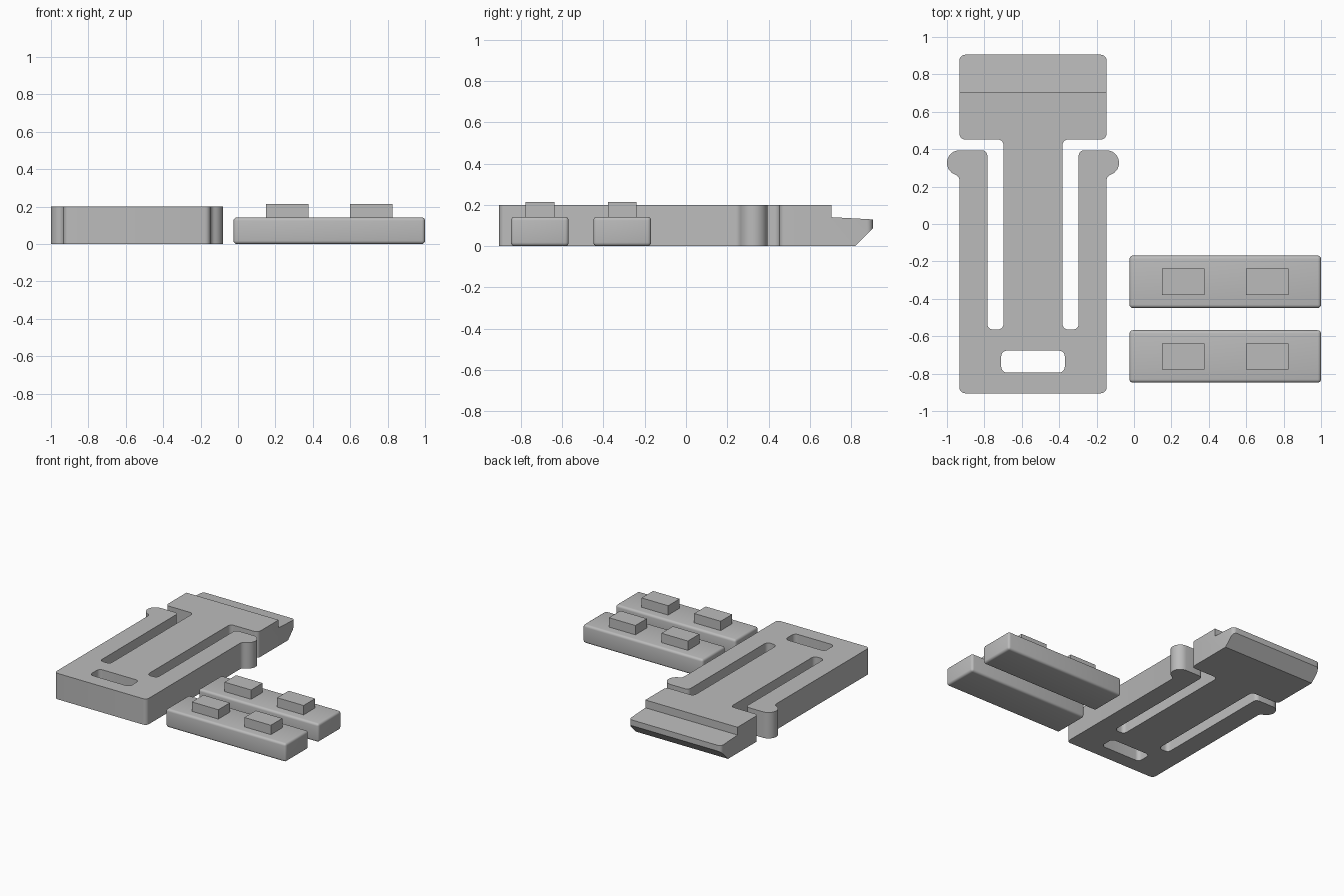
import bpy, bmesh
from math import pi, sin, cos
from mathutils import Vector

cube = bpy.data.objects.get("Cube")
if cube:
    bpy.data.objects.remove(cube, do_unlink=True)

GREY = (0.5, 0.5, 0.5, 1)
grey = bpy.data.materials.new("plain grey")
grey.use_nodes = True
grey.diffuse_color = GREY
grey.node_tree.nodes["Principled BSDF"].inputs["Base Color"].default_value = GREY

CX = -0.54      # middle of the clip
THICK = 0.2     # clip thickness
R = 0.03        # usual corner radius


def finish(name, bm):
    bmesh.ops.recalc_face_normals(bm, faces=bm.faces)
    mesh = bpy.data.meshes.new(name)
    bm.to_mesh(mesh)
    bm.free()
    mesh.materials.append(grey)
    obj = bpy.data.objects.new(name, mesh)
    bpy.context.collection.objects.link(obj)
    return obj


def prism(name, points, depth):
    """Extrude a closed outline of 3D points along depth."""
    bm = bmesh.new()
    face = bm.faces.new([bm.verts.new(p) for p in points])
    ext = bmesh.ops.extrude_face_region(bm, geom=[face])["geom"]
    moved = [v for v in ext if isinstance(v, bmesh.types.BMVert)]
    bmesh.ops.translate(bm, verts=moved, vec=depth)
    return finish(name, bm)


def box(name, center, size):
    bm = bmesh.new()
    bmesh.ops.create_cube(bm, size=1)
    bmesh.ops.scale(bm, verts=bm.verts, vec=size)
    bmesh.ops.translate(bm, verts=bm.verts, vec=center)
    return finish(name, bm)


def rounded(corner, before, after, r, steps=6):
    """Points of a tangent arc across one right-angled corner."""
    c = Vector(corner)
    a = (Vector(before) - c).normalized() * r
    b = (Vector(after) - c).normalized() * r
    turns = [i / steps * pi / 2 for i in range(steps + 1)]
    return [tuple(c + a * (1 - sin(t)) + b * (1 - cos(t))) for t in turns]


def round_outline(corners, r=R):
    n = len(corners)
    out = []
    for i, c in enumerate(corners):
        out += rounded(c, corners[i - 1], corners[(i + 1) % n], r)
    return out


def select(obj):
    bpy.ops.object.select_all(action="DESELECT")
    obj.select_set(True)
    bpy.context.view_layer.objects.active = obj


def apply_cut(obj, cutter):
    mod = obj.modifiers.new("cut", "BOOLEAN")
    mod.operation = "DIFFERENCE"
    mod.solver = "EXACT"
    mod.object = cutter
    select(obj)
    bpy.ops.object.modifier_apply(modifier=mod.name)
    bpy.data.objects.remove(cutter, do_unlink=True)


# Clip outline, right half: base, sprung arm with bulb, slot, stem and head
WIDE, STEM, ARM = 0.393, 0.158, 0.244
BACK, FRONT, SLOT, TIP, NECK = 0.905, -0.905, -0.564, 0.394, 0.452
BULB = 0.067
bulb_y = TIP - BULB

half = rounded((WIDE, FRONT), (0, FRONT), (WIDE, 0), R)
half += [(WIDE, 0.235), (WIDE + 0.004, 0.25), (WIDE + 0.015, 0.26)]
half += [(WIDE + BULB * sin(t), bulb_y - BULB * cos(t))
         for t in [0.35 + (pi - 0.35) * i / 16 for i in range(17)]]
half += rounded((ARM, TIP), (WIDE, TIP), (ARM, 0), R)
half += rounded((ARM, SLOT), (ARM, 0), (STEM, SLOT), R)
half += rounded((STEM, SLOT), (ARM, SLOT), (STEM, 0), R)
half += rounded((STEM, NECK), (STEM, 0), (WIDE, NECK), R)
half += rounded((WIDE, NECK), (STEM, NECK), (WIDE, BACK), R)
half += rounded((WIDE, BACK), (WIDE, NECK), (0, BACK), R)
outline = half + [(-x, y) for x, y in reversed(half)]
clip = prism("clip_body", [(CX + x, y, 0) for x, y in outline], (0, 0, THICK))

# Strap window near the front
window = round_outline([(-0.17, -0.794), (0.17, -0.794), (0.17, -0.677), (-0.17, -0.677)])
apply_cut(clip, prism("window_cutter", [(CX + x, y, -0.1) for x, y in window], (0, 0, 0.5)))

# Lowered ledge and chamfered underside of the head
ledge = [(0.705, 0.14), (1.0, 0.124), (1.0, 0.3), (0.705, 0.3)]
chamfer = [(0.72, -0.1), (1.0, -0.1), (1.0, 0.18)]
for name, side in (("ledge_cutter", ledge), ("chamfer_cutter", chamfer)):
    apply_cut(clip, prism(name, [(CX - 0.6, y, z) for y, z in side], (1.2, 0, 0)))

select(clip)
bpy.ops.object.shade_smooth_by_angle(angle=0.6)

# Two rounded bars, each with two square-edged studs on top
BAR_TOP = 0.142
for label, y in (("back", -0.309), ("front", -0.708)):
    bar = box(label + "_bar", (0.488, y, BAR_TOP / 2), (1.024, 0.28, BAR_TOP))
    bevel = bar.modifiers.new("round edges", "BEVEL")
    bevel.width = 0.018
    bevel.segments = 4
    select(bar)
    bpy.ops.object.modifier_apply(modifier=bevel.name)
    bpy.ops.object.shade_smooth_by_angle(angle=0.6)
    for side, x in (("right", 0.264), ("left", 0.712)):
        box(label + "_" + side + "_stud", (x, y, 0.172), (0.226, 0.14, 0.084))
